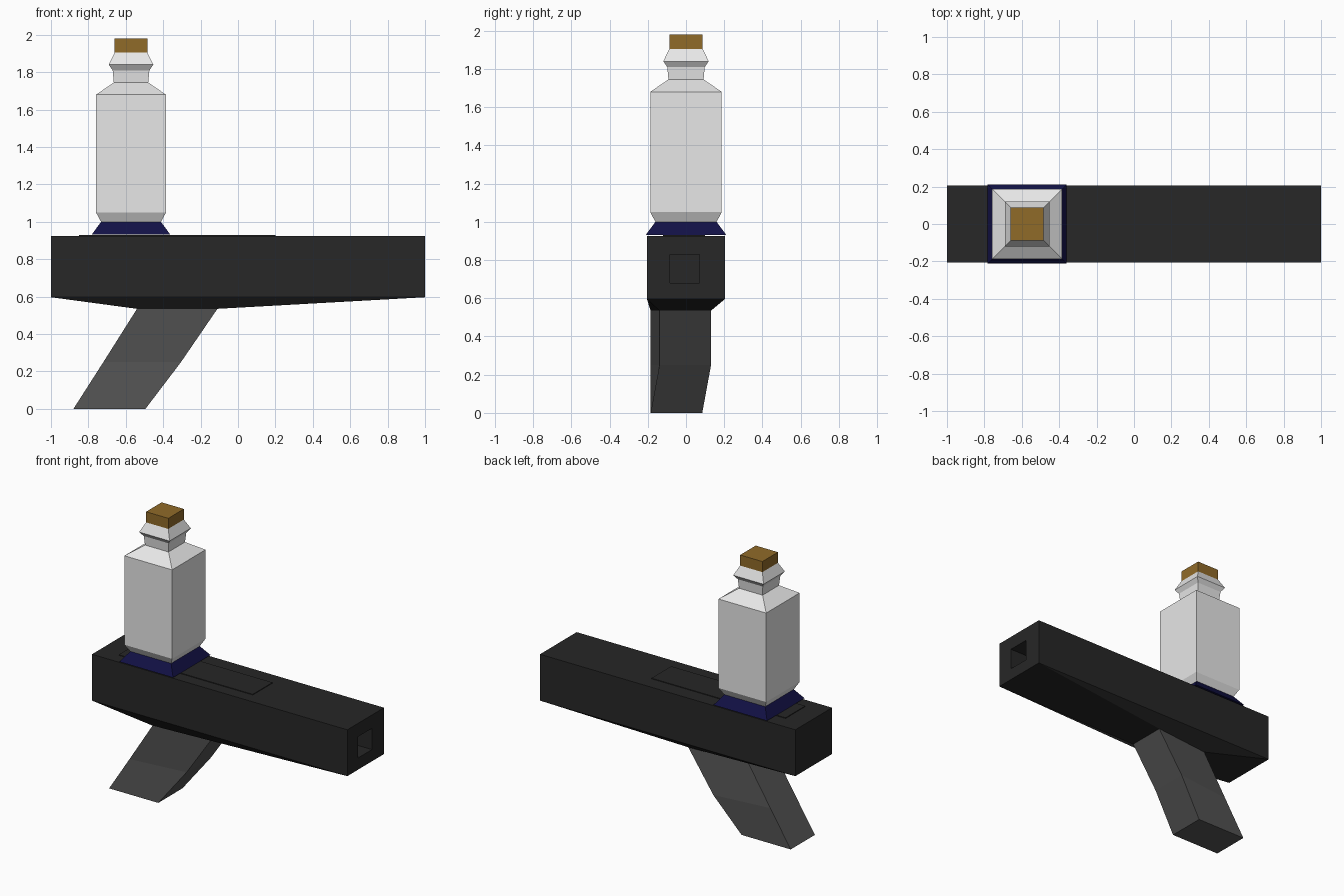
import bpy, bmesh

cube = bpy.data.objects.get("Cube")
if cube:
    bpy.data.objects.remove(cube, do_unlink=True)


def material(name, rgb):
    mat = bpy.data.materials.new(name)
    mat.use_nodes = True
    mat.diffuse_color = (*rgb, 1)
    mat.node_tree.nodes["Principled BSDF"].inputs["Base Color"].default_value = (*rgb, 1)
    return mat


black = material("matte black", (0.020, 0.020, 0.020))
grey = material("dark grey", (0.09, 0.09, 0.09))
navy = material("navy blue", (0.006, 0.0055, 0.06))
glass = material("pale glass", (0.8, 0.8, 0.8))
brown = material("cork brown", (0.28, 0.145, 0.022))


def finish(name, bm, mat):
    bmesh.ops.recalc_face_normals(bm, faces=bm.faces)
    mesh = bpy.data.meshes.new(name)
    bm.to_mesh(mesh)
    bm.free()
    mesh.materials.append(mat)
    obj = bpy.data.objects.new(name, mesh)
    bpy.context.collection.objects.link(obj)
    return obj


def loft(name, rings, mat):
    """Skin a stack of four-cornered rings and cap both ends."""
    bm = bmesh.new()
    loops = [[bm.verts.new(p) for p in ring] for ring in rings]
    for a, b in zip(loops, loops[1:]):
        for i in range(4):
            j = (i + 1) % 4
            bm.faces.new((a[i], a[j], b[j], b[i]))
    bm.faces.new(loops[0])
    bm.faces.new(loops[-1])
    return finish(name, bm, mat)


def rect(x0, x1, y0, y1, z):
    return [(x0, y0, z), (x1, y0, z), (x1, y1, z), (x0, y1, z)]


def skewed(x0, x1, z, skew):
    """Grip section: the +x edge is shifted sideways by skew."""
    y0, y1 = -0.185, 0.085
    return [(x0, y0, z), (x1, y0 + skew, z), (x1, y1 + skew, z), (x0, y1, z)]


def square_stack(name, profile, mat):
    """Square turned shape on the bottle axis from (half width, height) pairs."""
    cx = -0.572
    return loft(name, [rect(cx - r, cx + r, -r, r, z) for r, z in profile], mat)


# Barrel block with tapered underside
grip_top = skewed(-0.54, -0.11, 0.535, 0.046)
barrel = loft("barrel", [grip_top, rect(-1, 1, -0.205, 0.205, 0.597),
                         rect(-1, 1, -0.205, 0.205, 0.925)], black)

# Square bore sunk into the +x end
bm = bmesh.new()
bm.from_mesh(barrel.data)
end = max(bm.faces, key=lambda f: f.calc_center_median().x)
bmesh.ops.inset_region(bm, faces=[end], thickness=0.1)
for v in end.verts:
    v.co.y = 0.07 if v.co.y > 0 else -0.085
    v.co.z = 0.83 if v.co.z > 0.76 else 0.68
bore = bmesh.ops.extrude_face_region(bm, geom=[end])["geom"]
bmesh.ops.translate(bm, vec=(-1.4, 0, 0),
                    verts=[g for g in bore if isinstance(g, bmesh.types.BMVert)])
if end.is_valid:
    bmesh.ops.delete(bm, geom=[end], context="FACES_ONLY")
bm.to_mesh(barrel.data)
bm.free()

# Low rail on top of the barrel
loft("top_rail", [rect(-0.85, 0.2, -0.12, 0.1, z) for z in (0.92, 0.93)], black)

# Swept-back grip
loft("grip", [skewed(-0.88, -0.495, 0, 0), skewed(-0.72, -0.305, 0.25, 0.046),
              grip_top], grey)

# Bottle on its collar, closed by a cork
square_stack("collar", [(0.21, 0.932), (0.16, 1.0)], navy)
square_stack("bottle", [(0.16, 1.0), (0.187, 1.05), (0.187, 1.68), (0.092, 1.745),
                        (0.098, 1.81), (0.119, 1.84), (0.087, 1.905)], glass)
square_stack("cork", [(0.087, 1.905), (0.087, 1.98)], brown)
